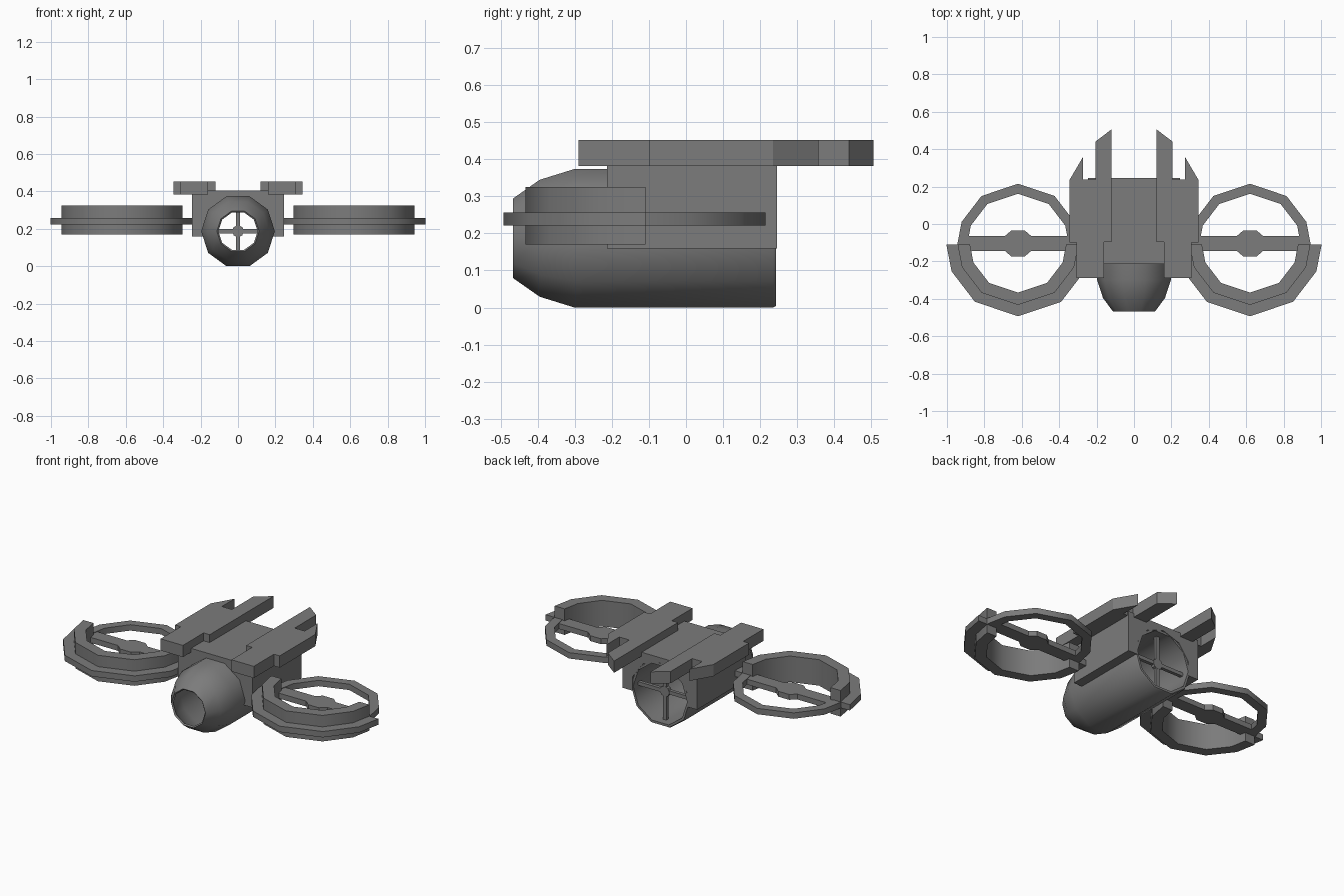
import bpy, bmesh
from math import sin, cos, pi, radians
from mathutils import Matrix

cube = bpy.data.objects.get("Cube")
if cube:
    bpy.data.objects.remove(cube, do_unlink=True)

GREY = (0.2, 0.2, 0.2, 1)
grey = bpy.data.materials.new("hull_grey")
grey.use_nodes = True
grey.diffuse_color = GREY
grey.node_tree.nodes["Principled BSDF"].inputs["Base Color"].default_value = GREY


def finish(name, bm, smooth=False):
    bmesh.ops.recalc_face_normals(bm, faces=bm.faces)
    mesh = bpy.data.meshes.new(name)
    bm.to_mesh(mesh)
    bm.free()
    mesh.materials.append(grey)
    ob = bpy.data.objects.new(name, mesh)
    bpy.context.collection.objects.link(ob)
    if smooth:
        bpy.ops.object.select_all(action='DESELECT')
        ob.select_set(True)
        bpy.context.view_layer.objects.active = ob
        bpy.ops.object.shade_smooth_by_angle(angle=radians(40))
    return ob


def prism(name, outline, z0, z1, smooth=False):
    """Extrude a flat outline from z0 up to z1."""
    bm = bmesh.new()
    face = bm.faces.new([bm.verts.new((x, y, z0)) for x, y in outline])
    top = bmesh.ops.extrude_face_region(bm, geom=[face])["geom"]
    for v in top:
        if isinstance(v, bmesh.types.BMVert):
            v.co.z = z1
    return finish(name, bm, smooth)


def lathe(name, profile, sides, centre_z):
    """Revolve a closed (radius, y) loop about the long axis."""
    bm = bmesh.new()
    rings = [[bm.verts.new((r * cos(2 * pi * i / sides), y,
                            centre_z + r * sin(2 * pi * i / sides)))
              for i in range(sides)] for r, y in profile]
    for a, b in zip(rings, rings[1:] + rings[:1]):
        for i in range(sides):
            j = (i + 1) % sides
            bm.faces.new((a[i], a[j], b[j], b[i]))
    return finish(name, bm, True)


def box(name, lo, hi):
    return prism(name, [(lo[0], lo[1]), (hi[0], lo[1]), (hi[0], hi[1]), (lo[0], hi[1])],
                 lo[2], hi[2])


# Hollow central hull with a tapered, open nose
AXIS_Z = 0.187
lathe("hull_tube", [(0.113, -0.467), (0.166, -0.395), (0.197, -0.30), (0.197, 0.235),
                    (0.192, 0.243), (0.178, 0.243), (0.178, -0.30), (0.150, -0.390),
                    (0.105, -0.460)], 10, AXIS_Z)

# Upper body block, bored through for the hull
body = box("body_block", (-0.245, -0.213, 0.16), (0.245, 0.246, 0.405))
bm = bmesh.new()
bmesh.ops.create_cone(bm, cap_ends=True, segments=10, radius1=0.188, radius2=0.188, depth=2,
                      matrix=Matrix.Translation((0, 0, AXIS_Z)) @ Matrix.Rotation(pi / 2, 4, 'X')
                      @ Matrix.Rotation(pi / 2, 4, 'Z') @ Matrix.Rotation(pi / 2, 4, 'Z'))
cutter = finish("bore_cutter", bm)
cutter.hide_render = True
cutter.hide_viewport = True
mod = body.modifiers.new("bore", 'BOOLEAN')
mod.operation = 'DIFFERENCE'
mod.solver = 'EXACT'
mod.object = cutter

# Cross brace inside the rear of the hull
box("brace_horizontal", (-0.18, 0.18, AXIS_Z - 0.011), (0.18, 0.20, AXIS_Z + 0.011))
box("brace_vertical", (-0.011, 0.18, AXIS_Z - 0.175), (0.011, 0.20, AXIS_Z + 0.175))
bm = bmesh.new()
bmesh.ops.create_cone(bm, cap_ends=True, segments=8, radius1=0.032, radius2=0.032, depth=0.024,
                      matrix=Matrix.Translation((0, 0.19, AXIS_Z))
                      @ Matrix.Rotation(pi / 2, 4, 'X'))
finish("brace_hub", bm)

# Fan ducts, rims, bars and top plates on both sides
FAN_X, FAN_Y = 0.62, -0.11
ANGLES = [-90, -68, -37, 0, 37, 68, 90]


def half_ring(name, inner, outer, z0, z1, facing):
    """Half ring about the fan centre; facing -1 is the front, 1 the back."""
    def arc(r):
        return [(cx + r * sin(radians(a)), FAN_Y + facing * r * cos(radians(a)))
                for a in ANGLES]
    return prism(name, arc(outer) + arc(inner)[::-1], z0, z1, True)


for side, s in (("left", 1), ("right", -1)):
    cx = s * FAN_X
    half_ring(side + "_duct", 0.257, 0.323, 0.17, 0.325, -1)
    half_ring(side + "_front_rim", 0.315, 0.383, 0.222, 0.257, -1)
    half_ring(side + "_rear_rim", 0.272, 0.325, 0.222, 0.257, 1)

    # Cross bar with a widened hub
    edge = [(-0.30, 0.04), (-0.07, 0.04), (-0.035, 0.07),
            (0.035, 0.07), (0.07, 0.04), (0.30, 0.04)]
    outline = edge + [(x, -y) for x, y in reversed(edge)]
    prism(side + "_fan_bar", [(cx + x, y - 0.104) for x, y in outline], 0.222, 0.254)

    # Forked top plate
    plate = [(0.16, -0.29), (0.307, -0.29), (0.307, -0.10), (0.345, -0.10),
             (0.345, 0.235), (0.273, 0.358), (0.273, 0.238), (0.207, 0.238),
             (0.207, 0.44), (0.12, 0.506), (0.12, -0.095), (0.16, -0.095)]
    prism(side + "_top_plate", [(s * x, y) for x, y in plate], 0.382, 0.452)
